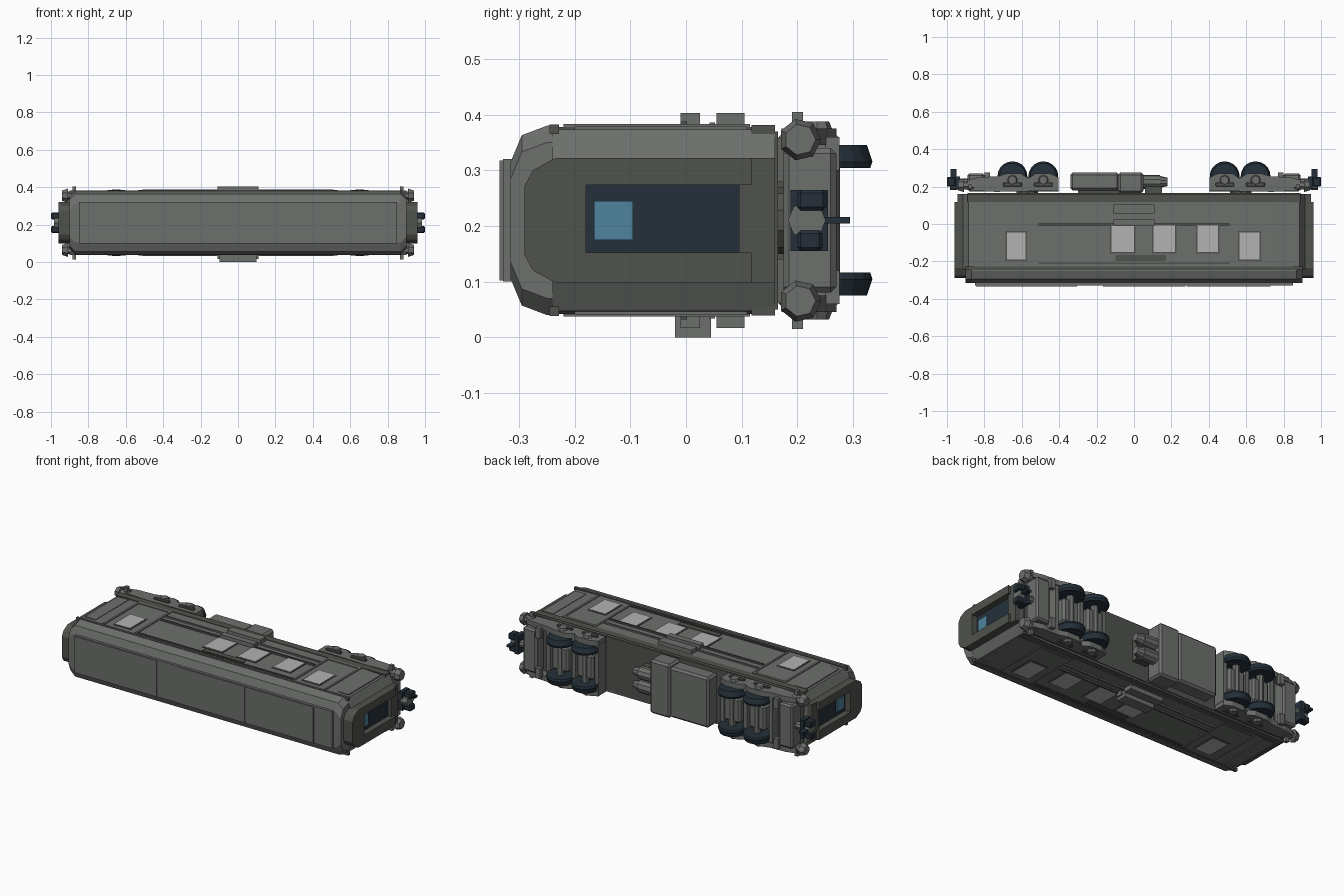
import bpy, bmesh, math
from mathutils import Matrix, Vector

if "Cube" in bpy.data.objects:
    bpy.data.objects.remove(bpy.data.objects["Cube"])

CZ = 0.21  # the car lies on its side: roof faces -y, z is its width


def mat(name, c):
    m = bpy.data.materials.new(name)
    m.diffuse_color = (*c, 1)
    m.use_nodes = True
    m.node_tree.nodes["Principled BSDF"].inputs["Base Color"].default_value = m.diffuse_color
    return m


HULL = mat("hull_grey", (0.15, 0.16, 0.15))
TRIM = mat("trim_grey", (0.08, 0.085, 0.075))
DARK = mat("dark_blue", (0.018, 0.03, 0.042))
GLASS = mat("pale_window", (0.45, 0.45, 0.45))
BLUE = mat("blue_pane", (0.08, 0.23, 0.34))


def finish(name, bm, m, bevel=0):
    bmesh.ops.recalc_face_normals(bm, faces=bm.faces)
    me = bpy.data.meshes.new(name)
    bm.to_mesh(me)
    bm.free()
    me.materials.append(m)
    o = bpy.data.objects.new(name, me)
    bpy.context.collection.objects.link(o)
    if bevel:
        b = o.modifiers.new("bevel", 'BEVEL')
        b.width, b.segments = bevel, 1
    return o


def box(name, x0, x1, y0, y1, z0, z1, m=HULL, bevel=0):
    bm = bmesh.new()
    bmesh.ops.create_cube(bm, size=1)
    for v in bm.verts:
        v.co = ((x0 + x1) / 2 + v.co.x * (x1 - x0), (y0 + y1) / 2 + v.co.y * (y1 - y0),
                (z0 + z1) / 2 + v.co.z * (z1 - z0))
    return finish(name, bm, m, bevel)


def sides(name, x0, x1, y0, y1, d0, d1, m=HULL, bevel=0):
    for s in (1, -1):
        a, b = sorted((CZ + s * d0, CZ + s * d1))
        box(name, x0, x1, y0, y1, a, b, m, bevel)


def ends(name, x0, x1, y0, y1, d0, d1, m=HULL, bevel=0):
    for s in (1, -1):
        a, b = sorted((s * x0, s * x1))
        box(name, a, b, y0, y1, CZ + d0, CZ + d1, m, bevel)


def loft(name, sections, m=HULL):
    """sections: (x, half profile [(y, half width)]) joined along x"""
    bm = bmesh.new()
    rings = []
    for x, half in sections:
        pts = [(y, CZ + d) for y, d in half] + [(y, CZ - d) for y, d in reversed(half)]
        rings.append([bm.verts.new((x, y, z)) for y, z in pts])
    n = len(rings[0])
    for a, b in zip(rings, rings[1:]):
        for i in range(n):
            bm.faces.new((a[i], a[(i + 1) % n], b[(i + 1) % n], b[i]))
    bm.faces.new(rings[0])
    bm.faces.new(rings[-1])
    return finish(name, bm, m)


def plate(name, pts, z0, z1, m=HULL):
    """outline in x,y extruded along z"""
    bm = bmesh.new()
    f = bm.faces.new([bm.verts.new((x, y, z0)) for x, y in pts])
    r = bmesh.ops.extrude_face_region(bm, geom=[f])
    for v in r['geom']:
        if isinstance(v, bmesh.types.BMVert):
            v.co.z = z1
    return finish(name, bm, m)


def cyl(name, p, axis, r1, r2, length, n=12, m=HULL):
    bm = bmesh.new()
    bmesh.ops.create_cone(bm, cap_ends=True, segments=n, radius1=r1, radius2=r2, depth=length)
    rot = Vector((0, 0, 1)).rotation_difference(Vector(axis)).to_matrix().to_4x4()
    bmesh.ops.transform(bm, matrix=Matrix.Translation(p) @ rot, verts=bm.verts)
    return finish(name, bm, m)


# main body with chamfered end corners
def wall(d):
    return [(-0.24, d), (0.16, d)]


loft("car_body", [(-0.915, wall(.11)), (-0.885, wall(.163)), (-0.73, wall(.168)),
                  (0.73, wall(.168)), (0.885, wall(.163)), (0.915, wall(.11))])
box("floor", -0.89, 0.89, 0.155, 0.165, CZ - .16, CZ + .16, TRIM)

# roof, eaves and roof panels
roof = [(-0.24, .17), (-0.25, .17), (-0.295, .153), (-0.315, .105)]
loft("roof", [(-0.9, [(y, d - .03) for y, d in roof]), (-0.87, roof), (0.87, roof),
              (0.9, [(y, d - .03) for y, d in roof])])
box("roof_plate", -0.85, 0.85, -0.329, -0.312, CZ - .11, CZ + .11)
for x0, x1 in ((-0.85, -0.3), (-0.17, 0.28), (0.28, 0.735)):
    box("roof_panel", x0 + .004, x1 - .004, -0.335, -0.325, CZ - .108, CZ + .108, TRIM if x0 > 9 else HULL)
sides("eave_gutter", -0.9, 0.9, -0.245, -0.228, .155, .172, TRIM)

# end vestibules: arched frame around a recessed dark door
for s in (1, -1):
    arch = [(-0.29, .062), (-0.275, .09), (-0.235, .112), (-0.18, .112)]
    loft("end_frame_top", [(s * .9, arch), (s * .96, arch)], TRIM)
    foot = [(0.095, .112), (0.16, .112)]
    loft("end_frame_foot", [(s * .9, foot), (s * .945, foot)], TRIM)
ends("end_frame_post", .9, .96, -0.18, 0.118, .064, .112, TRIM)
ends("end_frame_post", .9, .96, -0.18, 0.118, -.112, -.058, TRIM)
ends("end_door", .91, .925, -0.18, 0.095, -.06, .066, DARK)
ends("end_door_pane", .92, .93, -0.165, -0.095, -.035, .035, BLUE)

# side windows, doors, ribs and steps
for x0, x1, y0, y1 in ((-.68, -.58, -.19, -.045), (-.12, .0, -.15, -.005), (.105, .22, -.15, -.005),
                       (.34, .45, -.15, -.005), (.565, .67, -.19, -.045)):
    sides("window_frame", x0 - .008, x1 + .008, y0 - .008, y1 + .008, .16, .1705, TRIM)
    sides("window", x0, x1, y0, y1, .16, .172, GLASS)
for s in (1, -1):
    for x in (.515, .725):
        a, b = sorted((s * x, s * (x + .012)))
        sides("door_post", a, b, -0.22, 0.115, .16, .173)
    a, b = sorted((s * .515, s * .737))
    sides("door_sill", a, b, 0.1, 0.115, .16, .173)
    a, b = sorted((s * .8, s * .87))
    sides("corner_panel", a, b, -0.2, 0.11, .155, .169)
sides("skirt", -0.89, 0.89, 0.118, 0.16, .155, .171, TRIM)
sides("belt_rail", -0.51, 0.51, 0.042, 0.052, .16, .176)
sides("belt_rail", -0.51, 0.51, -0.008, 0.002, .16, .178, TRIM)
sides("lower_rail", -0.51, 0.51, -0.215, -0.205, .16, .173, TRIM)
sides("side_step", -0.11, 0.11, 0.055, 0.105, .16, .193)
sides("side_bracket", -0.11, 0.11, -0.01, 0.025, .16, .193)
sides("side_vent", -0.1, 0.17, -0.197, -0.165, .16, .172, TRIM)

# bogies
for s in (1, -1):
    def X(*v):
        return sorted(s * q for q in v)
    for k in (1, -1):
        pts = [(.405, .178), (.74, .172), (.86, .178), (.89, .195), (.89, .235), (.83, .25), (.73, .255),
               (.68, .27), (.605, .27), (.565, .245), (.525, .27), (.45, .27), (.405, .25)]
        plate("bogie_side_frame", [(s * x, y) for x, y in pts], CZ + k * .135, CZ + k * .165)
        for wx in (.485, .65):
            p = s * wx
            cyl("wheel", (p, .255, CZ + k * .12), (0, 0, k), .08, .07, .03, 20, DARK)
            cyl("wheel_flange", (p, .255, CZ + k * .1), (0, 0, k), .076, .08, .012, 20, DARK)
            cyl("axle_box", (p, .235, CZ + k * .168), (0, 0, k), .03, .022, .02, 8)
            a, b = X(wx - .05, wx + .05)
            box("spring_box", a, b, .2, .222, *sorted((CZ + k * .16, CZ + k * .175)), TRIM, .004)
    for wx in (.485, .65):
        cyl("axle", (s * wx, .255, CZ), (0, 0, 1), .022, .022, .24, 8)
        a, b = X(wx - .055, wx + .055)
        box("axle_motor", a, b, .2, .265, CZ - .075, CZ + .075, HULL, .012)
    a, b = X(.405, .88)
    box("bogie_deck", a, b, .175, .2, CZ - .14, CZ + .14, TRIM)
    for x in (.415, .567, .735):
        a, b = X(x - .012, x + .012)
        box("bogie_cross_beam", a, b, .18, .25, CZ - .14, CZ + .14)
    cyl("bogie_pivot", (s * .57, .17, CZ), (0, 1, 0), .06, .06, .03, 10, TRIM)

    # buffer beam, buffers, coupler and rail guards
    a, b = X(.80, .89)
    box("buffer_beam", a, b, .175, .27, CZ - .13, CZ + .13, HULL, .01)
    for k in (1, -1):
        cyl("buffer_stem", (s * .885, .205, CZ + k * .145), (s, 0, 0), .028, .022, .06, 7)
        cyl("buffer_head", (s * .925, .205, CZ + k * .145), (s, 0, 0), .038, .028, .03, 7)
        a, b = X(.865, .885)
        box("lift_lug", a, b, .19, .21, *sorted((CZ + k * .14, CZ + k * .195)))
        a, b = X(.77, .8)
        box("rail_guard", a, b, .25, .276, *sorted((CZ + k * .09, CZ + k * .15)))
    cyl("coupler_bar", (s * .915, .222, CZ), (s, 0, 0), .022, .022, .09, 8)
    cyl("coupler_plate", (s * .965, .217, CZ), (s, 0, 0), .034, .034, .04, 8)
    a, b = X(.955, 1.0)
    box("coupler_jaw", a, b, .2, .252, CZ + .018, CZ + .055, DARK, .006)
    box("coupler_jaw", a, b, .2, .245, CZ - .055, CZ - .018, DARK, .006)
    a, b = X(.93, .955)
    box("coupler_frame", a, b, .188, .255, CZ - .055, CZ + .055, DARK)
    a, b = X(.95, .98)
    box("coupler_pin", a, b, .21, .295, CZ - .006, CZ + .006, DARK)

# underfloor tank and machinery
box("fuel_tank", -0.34, -0.08, .18, .275, CZ - .15, CZ + .15, HULL, .012)
box("equipment_case", -0.085, 0.05, .165, .275, CZ - .16, CZ + .16, HULL, .012)
box("tank_mount", -0.3, 0.0, .16, .185, CZ - .12, CZ + .12, TRIM)
for d in (-.04, .04):
    cyl("air_cylinder", (.09, .225, CZ + d), (1, 0, 0), .038, .038, .1, 10)
    cyl("cylinder_cap", (.155, .225, CZ + d), (1, 0, 0), .034, .022, .05, 10)
box("cylinder_mount", .06, .15, .16, .2, CZ - .07, CZ + .07, TRIM)
box("footboard", -0.1, 0.1, -0.02, 0.045, 0.0, 0.04)
